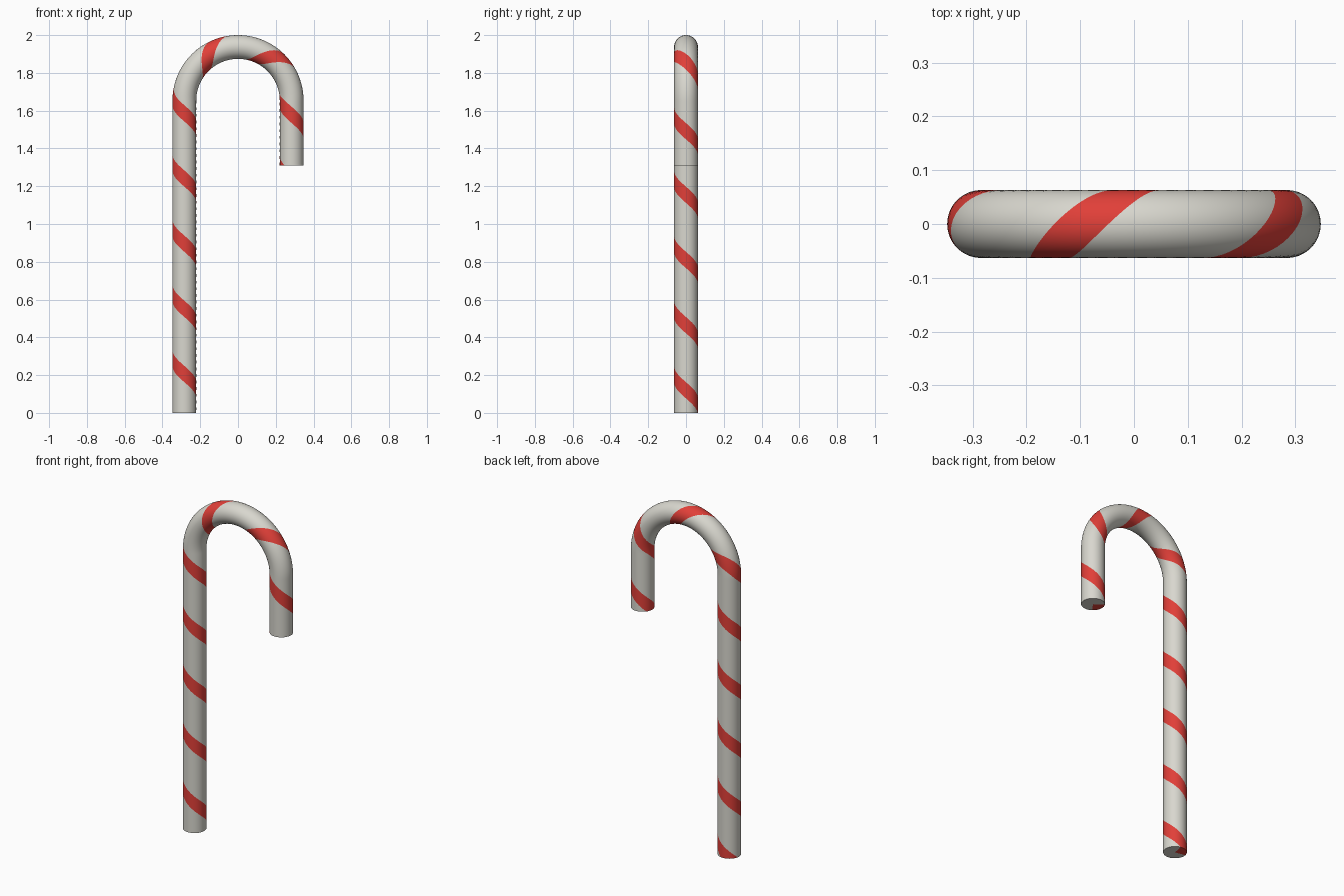
import bpy, bmesh, math
from mathutils import Vector

if "Cube" in bpy.data.objects:
    bpy.data.objects.remove(bpy.data.objects["Cube"])

TUBE = 0.063          # stick radius
BEND = 0.284          # radius of the crook
LEG = 1.653           # height where the crook starts
TIP = 0.343           # straight length of the hook end
PITCH = 0.345         # stripe spacing along the stick
PHASE = 0.292         # where the stripe crosses the outer side
SIDES, RINGS = 48, 320
ARC = math.pi * BEND
TOTAL = LEG + ARC + TIP


def make_material(name, color):
    mat = bpy.data.materials.new(name)
    mat.use_nodes = True
    mat.diffuse_color = color
    bsdf = next(n for n in mat.node_tree.nodes if n.type == 'BSDF_PRINCIPLED')
    bsdf.inputs["Base Color"].default_value = color
    return mat


def path(s):
    """Centre point and outward direction at distance s along the stick."""
    a = min(max((s - LEG) / BEND, 0), math.pi)
    out = Vector((-math.cos(a), 0, math.sin(a)))
    centre = Vector((0, 0, LEG)) + out * BEND
    if s < LEG:
        centre.z = s
    elif s > LEG + ARC:
        centre.z = LEG - (s - LEG - ARC)
    return centre, out


# Sweep the round section, twisting it so that the columns follow the stripe
bm = bmesh.new()
front = Vector((0, -1, 0))
rings, centres = [], []
for i in range(RINGS + 1):
    s = TOTAL * i / RINGS
    centre, out = path(s)
    twist = math.tau * (PHASE - s) / PITCH
    ring = []
    for j in range(SIDES):
        a = twist + math.tau * j / SIDES
        ring.append(bm.verts.new(centre + TUBE * (math.cos(a) * out + math.sin(a) * front)))
    rings.append(ring)
    centres.append(centre)


def add_face(verts, column, smooth):
    face = bm.faces.new(verts)
    face.smooth = smooth
    # A quarter of the columns form the red stripe
    face.material_index = int((column + SIDES // 8) % SIDES < SIDES // 4)


for low, high in zip(rings, rings[1:]):
    for j in range(SIDES):
        k = (j + 1) % SIDES
        add_face((low[j], low[k], high[k], high[j]), j, True)

# Flat end caps, with the stripe running in to the middle
for ring, centre in ((rings[0], centres[0]), (rings[-1], centres[-1])):
    hub = bm.verts.new(centre)
    for j in range(SIDES):
        add_face((hub, ring[j], ring[(j + 1) % SIDES]), j, False)

bmesh.ops.recalc_face_normals(bm, faces=bm.faces[:])
mesh = bpy.data.meshes.new("striped_cane")
bm.to_mesh(mesh)
bm.free()
mesh.materials.append(make_material("off_white", (0.69, 0.68, 0.62, 1)))
mesh.materials.append(make_material("stripe_red", (0.75, 0.05, 0.04, 1)))

cane = bpy.data.objects.new("striped_cane", mesh)
bpy.context.collection.objects.link(cane)
bpy.context.view_layer.objects.active = cane
cane.select_set(True)
bpy.ops.object.shade_smooth_by_angle(angle=math.radians(40))
